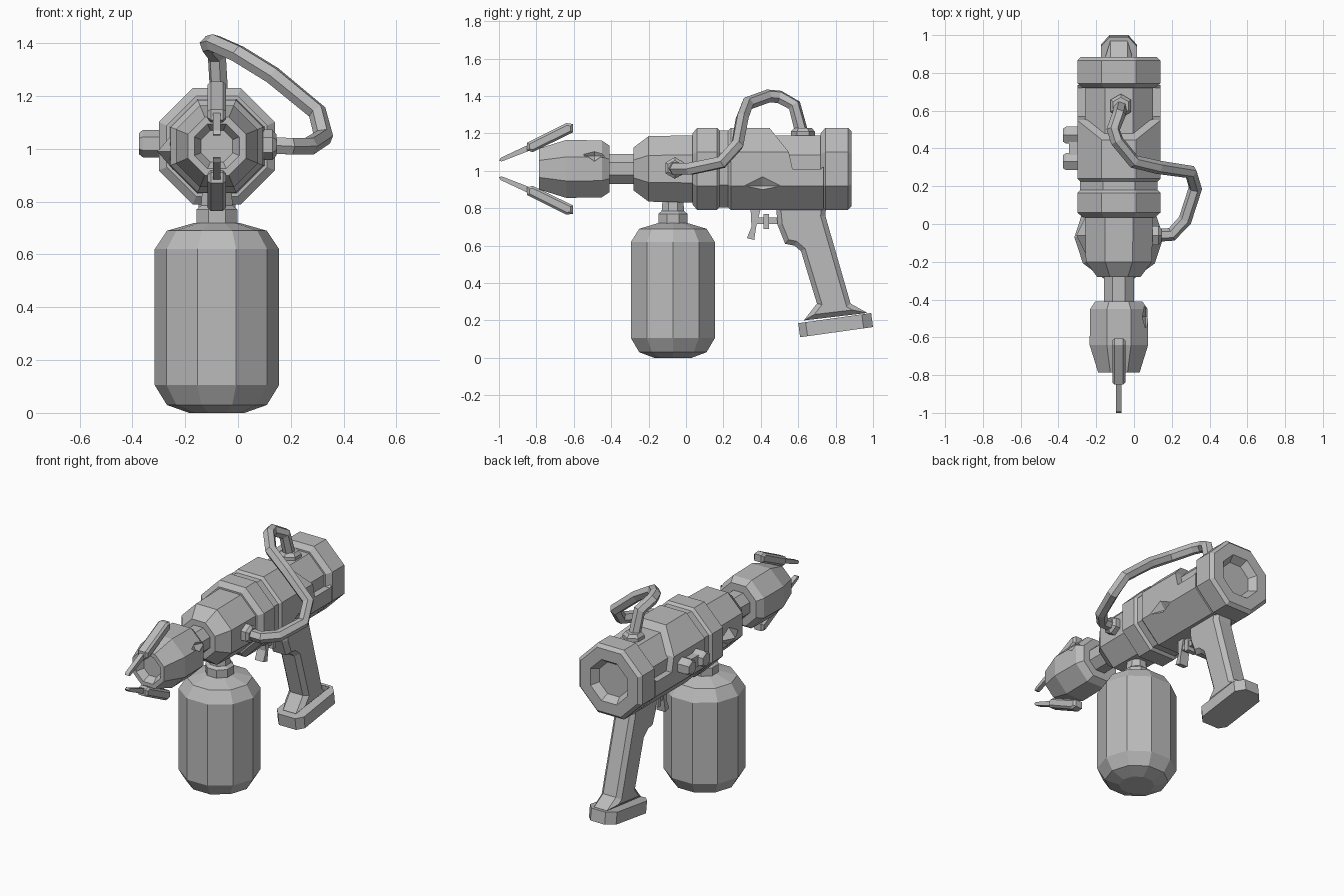
import bpy, bmesh
from math import pi, cos, sin
from mathutils import Vector

cube = bpy.data.objects.get("Cube")
if cube:
    bpy.data.objects.remove(cube)

grey = bpy.data.materials.new("plain_grey")
grey.use_nodes = True
COLOR = (0.5, 0.5, 0.5, 1)
grey.diffuse_color = COLOR
grey.node_tree.nodes["Principled BSDF"].inputs["Base Color"].default_value = COLOR

CX, CZ = -0.08, 1.01   # barrel axis


def finish(name, bm):
    bmesh.ops.recalc_face_normals(bm, faces=bm.faces)
    mesh = bpy.data.meshes.new(name)
    bm.to_mesh(mesh)
    bm.free()
    mesh.materials.append(grey)
    ob = bpy.data.objects.new(name, mesh)
    bpy.context.collection.objects.link(ob)
    return ob


def lathe(name, profile, axis="y", center=(CX, 0, CZ), sides=8, turn=0.5):
    """Rings of (position, flat-to-centre radius) along an axis, capped."""
    bm = bmesh.new()
    rings = []
    for pos, radius in profile:
        ring = []
        for i in range(sides):
            a = 2 * pi * (i + turn) / sides
            r = radius / cos(pi / sides)
            u, v = r * cos(a), r * sin(a)
            p = {"x": (pos, u, v), "y": (u, pos, v), "z": (u, v, pos)}[axis]
            ring.append(bm.verts.new(Vector(p) + Vector(center)))
        rings.append(ring)
    for a, b in zip(rings, rings[1:]):
        for i in range(sides):
            j = (i + 1) % sides
            bm.faces.new((a[i], a[j], b[j], b[i]))
    bm.faces.new(rings[0])
    bm.faces.new(rings[-1])
    return finish(name, bm)


def slab(name, outline, half, bevel=0.0):
    """Side outline of (y, z) points extruded across the barrel axis."""
    bm = bmesh.new()
    face = bm.faces.new([bm.verts.new((CX - half, y, z)) for y, z in outline])
    out = bmesh.ops.extrude_face_region(bm, geom=[face])
    new = [g for g in out["geom"] if isinstance(g, bmesh.types.BMVert)]
    bmesh.ops.translate(bm, verts=new, vec=(2 * half, 0, 0))
    if bevel:
        rims = [e for e in bm.edges if abs(e.verts[0].co.x - e.verts[1].co.x) < 1e-4]
        bmesh.ops.bevel(bm, geom=rims, offset=bevel, segments=1, affect="EDGES")
    return finish(name, bm)


def diamond(name, center, size):
    """Eight-faced stretched gem."""
    bm = bmesh.new()
    bmesh.ops.create_cone(bm, segments=4, radius1=1, radius2=0, depth=1, cap_ends=False)
    bmesh.ops.translate(bm, verts=bm.verts, vec=(0, 0, 0.5))
    low = bmesh.ops.duplicate(bm, geom=bm.verts[:] + bm.edges[:] + bm.faces[:])
    for v in [g for g in low["geom"] if isinstance(g, bmesh.types.BMVert)]:
        v.co.z *= -1
    bmesh.ops.remove_doubles(bm, verts=bm.verts, dist=1e-4)
    for v in bm.verts:
        v.co = Vector(a * b for a, b in zip(v.co, size)) + Vector(center)
    return finish(name, bm)


def cut(target, cutter):
    mod = target.modifiers.new("cut", "BOOLEAN")
    mod.operation = "DIFFERENCE"
    mod.solver = "EXACT"
    mod.object = cutter
    cutter.hide_render = True
    cutter.hide_set(True)


# Main housing, with an upper recess showing a narrower core
housing = lathe("housing", [(0.22, 0.2), (0.24, 0.22), (0.735, 0.22)])
cut(housing, slab("recess_cutter", [(0.43, 1.25), (0.55, 1.1), (0.57, 1.01),
                                    (0.72, 1.01), (0.76, 1.04), (0.76, 1.25)], 0.3))
cut(housing, diamond("dent_cutter", (0.145, 0.41, 0.92), (0.04, 0.11, 0.055)))
lathe("inner_core", [(0.3, 0.18), (0.75, 0.18)])
lathe("rear_cap", [(0.72, 0.19), (0.745, 0.22), (0.865, 0.22), (0.885, 0.2),
                   (0.885, 0.13), (0.84, 0.1)])

# Front collar, barrel and nozzle
lathe("collar_groove", [(0.16, 0.205), (0.24, 0.205)])
lathe("collar", [(0.035, 0.19), (0.06, 0.22), (0.165, 0.22), (0.185, 0.2)])
lathe("barrel", [(0.05, 0.18), (-0.2, 0.175), (-0.28, 0.115)])
diamond("barrel_bump", (-0.245, -0.06, 0.99), (0.06, 0.12, 0.07))
lathe("barrel_neck", [(-0.27, 0.08), (-0.43, 0.08)])
nozzle = lathe("nozzle", [(-0.41, 0.125), (-0.45, 0.152), (-0.64, 0.155), (-0.785, 0.11),
                          (-0.785, 0.085), (-0.74, 0.06)])
cut(nozzle, diamond("nozzle_dent_cutter", (0.06, -0.49, 1.08), (0.03, 0.07, 0.05)))

# Prongs above and below the nozzle
for side, label in ((1, "upper"), (-1, "lower")):
    body = [(-0.64, 0.245), (-0.605, 0.24), (-0.605, 0.195), (-0.82, 0.09), (-0.85, 0.1), (-0.85, 0.14)]
    tip = [(-0.83, 0.135), (-0.83, 0.1), (-0.985, 0.04), (-1.0, 0.045), (-0.99, 0.06)]
    slab(label + "_prong", [(y, CZ + side * z) for y, z in body], 0.035, 0.012)
    slab(label + "_prong_tip", [(y, CZ + side * z) for y, z in tip], 0.014)

# Tank and its neck
TANK = (CX, -0.07, 0)
lathe("tank", [(0, 0.1), (0.03, 0.18), (0.105, 0.224), (0.62, 0.224), (0.69, 0.18), (0.72, 0.08)],
      "z", TANK, 10, 0)
lathe("tank_neck", [(0.7, 0.078), (0.77, 0.078), (0.785, 0.06), (0.85, 0.055)], "z", TANK)

# Grip, base plate and trigger
slab("grip", [(0.48, 0.82), (0.49, 0.71), (0.53, 0.61), (0.58, 0.6), (0.615, 0.57),
              (0.7, 0.29), (0.63, 0.2), (0.97, 0.24), (0.88, 0.29), (0.745, 0.76), (0.75, 0.82)],
     0.07, 0.025)
bm = bmesh.new()
plate = [(0.61, 0.06), (0.65, 0.095), (0.95, 0.095), (1.0, 0.05)]
plan = plate + [(y, -x) for y, x in reversed(plate)]
lower = [bm.verts.new((CX + x, y, 0.11 + (y - 0.61) * 0.14)) for y, x in plan]
upper = [bm.verts.new((CX + x, y - 0.01, 0.185 + (y - 0.61) * 0.14)) for y, x in plan]
bm.faces.new(lower)
bm.faces.new(upper)
for i in range(len(plan)):
    j = (i + 1) % len(plan)
    bm.faces.new((lower[i], lower[j], upper[j], upper[i]))
finish("grip_base", bm)
slab("trigger", [(0.345, 0.8), (0.4, 0.8), (0.375, 0.7), (0.365, 0.63), (0.325, 0.64), (0.35, 0.7)], 0.03)
slab("trigger_bar", [(0.36, 0.75), (0.5, 0.75), (0.5, 0.715), (0.36, 0.715)], 0.025)
slab("trigger_stop", [(0.415, 0.77), (0.445, 0.77), (0.445, 0.69), (0.415, 0.69)], 0.035)

# Side mount with two knobs
lathe("knob_mount", [(-0.27, 0.035), (-0.345, 0.035)], "x", (0, 0.4, 1.02), 4)
for y in (0.33, 0.47):
    lathe("knob", [(-0.27, 0.045), (-0.36, 0.045), (-0.375, 0.035)], "x", (0, y, 1.02), 6)

# Hose with its two sockets
lathe("hose_side_socket", [(0.05, 0.05), (0.13, 0.05), (0.145, 0.035)], "x", (0, -0.06, 1.015), 6)
lathe("hose_top_socket", [(1.15, 0.055), (1.21, 0.055), (1.23, 0.04)], "z", (-0.07, 0.625, 0), 6)
path = [(0.1, -0.06, 1.015), (0.2, -0.055, 1.01), (0.27, 0.02, 1.01), (0.325, 0.19, 1.045),
        (0.3, 0.275, 1.14), (0.13, 0.3, 1.28), (0, 0.33, 1.36), (-0.09, 0.44, 1.4),
        (-0.11, 0.5, 1.395), (-0.08, 0.58, 1.35), (-0.07, 0.625, 1.18)]
curve = bpy.data.curves.new("hose", "CURVE")
curve.dimensions = "3D"
curve.bevel_depth = 0.036
curve.bevel_resolution = 1
curve.use_fill_caps = True
spline = curve.splines.new("POLY")
spline.points.add(len(path) - 1)
for point, co in zip(spline.points, path):
    point.co = (*co, 1)
curve.materials.append(grey)
spline.use_smooth = False
bpy.context.collection.objects.link(bpy.data.objects.new("hose", curve))
